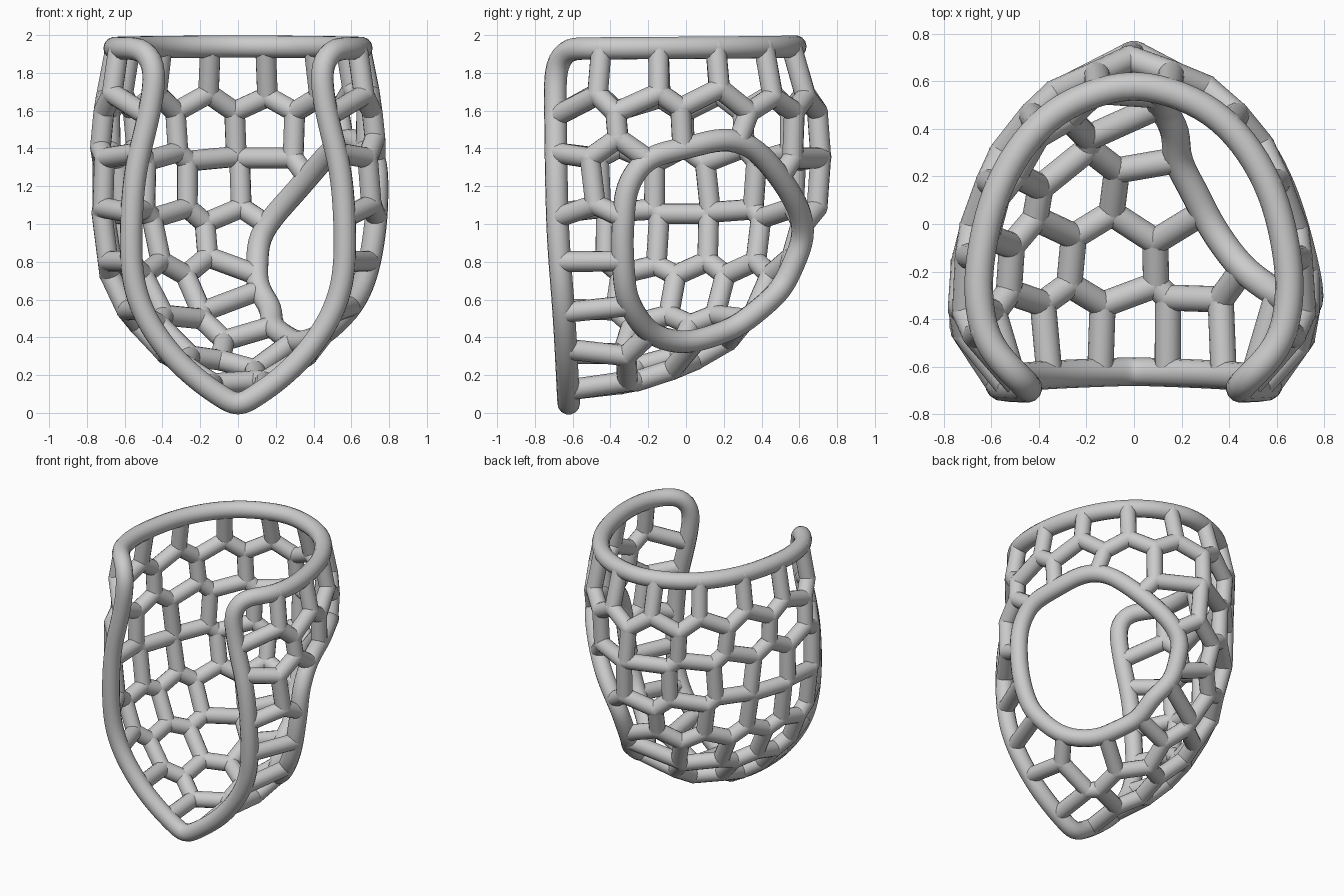
import bpy, bmesh, math
from mathutils import Vector
from mathutils.kdtree import KDTree
from mathutils.bvhtree import BVHTree

if "Cube" in bpy.data.objects:
    bpy.data.objects.remove(bpy.data.objects["Cube"])

RIM_R, STRUT_R = 0.06, 0.055


def interp(tab, x):
    """Smooth (Hermite) interpolation through (key, value) pairs."""
    n = len(tab)
    x = min(max(x, tab[0][0]), tab[-1][0])
    i = 0
    while i < n - 2 and x > tab[i + 1][0]:
        i += 1

    def slope(k):
        a, b = tab[max(k - 1, 0)], tab[min(k + 1, n - 1)]
        return (b[1] - a[1]) / (b[0] - a[0])
    (x0, y0), (x1, y1) = tab[i], tab[i + 1]
    h = x1 - x0
    t = (x - x0) / h
    return (y0 * (1 + 2 * t) * (1 - t) ** 2 + y1 * t * t * (3 - 2 * t)
            + h * slope(i) * t * (1 - t) ** 2 + h * slope(i + 1) * t * t * (t - 1))


# Shell shape: back keel (y, z), widest and front half-widths by height, plan outlines
KEEL = [(.6, 1.94), (.68, 1.7), (.715, 1.5), (.715, 1.3), (.69, 1.0), (.62, .8), (.5, .58),
        (.32, .43), (.15, .31), (0, .24), (-.3, .14), (-.62, .03)]
WIDE = [(.03, 0), (.15, .2), (.3, .38), (.5, .56), (.7, .67), (1, .73), (1.3, .735),
        (1.6, .72), (1.94, .655)]
FRONT = [(.03, 0), (.15, .18), (.3, .345), (.5, .485), (.7, .555), (1, .565), (1.3, .54),
         (1.5, .49), (1.7, .45), (1.94, .43)]
FRONT_Y = [(.03, -.62), (.5, -.645), (1, -.68), (1.94, -.695)]
PLAN_U = (0, .17, .33, .5, .68, .76, .87, 1)
LOW_X, LOW_Y = (0, .36, .65, .85, .975, 1, .95, .78), (0, .095, .235, .425, .63, .73, .87, 1)
TOP_X, TOP_Y = (0, .40, .67, .88, .985, 1, .96, .78), (0, .065, .175, .35, .56, .68, .85, 1)
HOLE = [(-.34, .9), (-.32, 1.2), (-.21, 1.36), (0, 1.4), (.2, 1.46), (.35, 1.42), (.5, 1.25),
        (.61, 1.07), (.63, .93), (.51, .65), (.27, .45), (0, .36), (-.2, .41), (-.32, .6)]

# Lattice cell centres: side walls (z: ys, mirrored), back (x, z) and floor (x, y)
WALL = {1.78: (.3, .015, -.285, -.57), 1.5: (.43, .15, -.18, -.5),
        1.22: (.47, .25, -.02, -.3, -.53), .9: (.25, -.03, -.29, -.52),
        .64: (.3, .08, -.2), .71: (-.5,)}
BACK = [(0, 1.78), (-.28, 1.78), (.28, 1.78), (-.14, 1.5), (.14, 1.5), (-.15, 1.21),
        (.13, 1.21), (-.03, .88), (-.3, .88), (-.15, .66), (-.03, .48)]
FLOOR = [(0, -.45), (-.26, -.45), (.26, -.45), (-.48, -.45), (.48, -.45), (-.1, -.16),
         (.25, -.16), (-.42, -.16), (-.25, .13), (.08, .13)]

keys = [0.0]
for a, b in zip(KEEL, KEEL[1:]):
    keys.append(keys[-1] + math.dist(a, b))
KEEL_Y = [(k, p[0]) for k, p in zip(keys, KEEL)]
KEEL_Z = [(k, p[1]) for k, p in zip(keys, KEEL)]
T_END = keys[-1]


def shell(u, t):
    """Point on the shell: u from -1 to 1 round the plan, t down the keel."""
    z, back = interp(KEEL_Z, t), interp(KEEL_Y, t)
    w, f, fy = interp(WIDE, z), interp(FRONT, z), interp(FRONT_Y, z)
    a = abs(u)
    k = min(max((z - 1.35) / .5, 0), 1)
    gx, gy = (interp(list(zip(PLAN_U, lo)), a) * (1 - k) + interp(list(zip(PLAN_U, hi)), a) * k
              for lo, hi in ((LOW_X, TOP_X), (LOW_Y, TOP_Y)))
    ramp = max(0, (a - .76) / .24) ** 2
    x = w * gx + (f - .78 * w) * ramp
    return Vector((math.copysign(x, u), back + (fy - back) * gy, z - .012 * k * a))


def smooth(pts, passes):
    n = len(pts)
    for _ in range(passes):
        pts = [(pts[i - 1] + pts[i] * 2 + pts[(i + 1) % n]) / 4 for i in range(n)]
    return pts


def resample(pts, step=.04):
    out = []
    for i, a in enumerate(pts):
        b = pts[(i + 1) % len(pts)]
        n = max(1, round((b - a).length / step))
        out += [a.lerp(b, k / n) for k in range(n)]
    return out


def tube(name, pts, radius):
    cu = bpy.data.curves.new(name, 'CURVE')
    cu.dimensions = '3D'
    cu.bevel_depth, cu.bevel_resolution = radius, 5
    sp = cu.splines.new('POLY')
    sp.points.add(len(pts) - 1)
    for q, p in zip(sp.points, pts):
        q.co = (*p, 1)
    sp.use_cyclic_u = True
    sp.use_smooth = True
    bpy.context.collection.objects.link(bpy.data.objects.new(name, cu))


# Dense sample grid of the shell
NU, NT = 121, 110
grid = [shell(j / 60 - 1, T_END * i / (NT - 1)) for i in range(NT) for j in range(NU)]
quads = [(i * NU + j, i * NU + j + 1, (i + 1) * NU + j + 1, (i + 1) * NU + j)
         for i in range(NT - 1) for j in range(NU - 1)]
bvh = BVHTree.FromPolygons(grid, quads)


def project(start, direction):
    return bvh.ray_cast(Vector(start), Vector(direction))[0]


# Outer rim: across the top, down one front edge, up the other
top = [shell(-.96 + 1.92 * k / 60, 0) for k in range(61)]
edge = [.09 + (T_END - .09) * k / 60 for k in range(61)]
rim = top + [shell(1, t) for t in edge] + [shell(-1, t) for t in reversed(edge[:-1])]
tube("outer_rim", smooth(resample(rim), 7), RIM_R)

# Rim of the side opening, projected on the shell
outline = smooth(resample([Vector((0, y, z)) for y, z in HOLE]), 4)
hits = [project((2, p.y, p.z), (-1, 0, 0)) for p in outline]
tube("side_opening_rim", smooth([h for h in hits if h is not None], 3), RIM_R)


def in_hole(p):
    if p.x <= 0:
        return False
    inside = False
    for i, b in enumerate(outline):
        a = outline[i - 1]
        if (a.z > p.z) != (b.z > p.z) and p.y < a.y + (b.y - a.y) * (p.z - a.z) / (b.z - a.z):
            inside = not inside
    return inside


# Cell centres on the shell
found = [project((x, 3, z), (0, -1, 0)) for x, z in BACK]
found += [project((x, y, -1), (0, 0, 1)) for x, y in FLOOR]
found += [project((s * 2, y, z), (-s, 0, 0)) for z, ys in WALL.items() for y in ys
          for s in (-1, 1)]
seeds = []
for p in found:
    if p is not None and not in_hole(p) and all((p - s).length > .17 for s in seeds):
        seeds.append(p)

# Even out the cells, then label every sample with its cell
hole = [in_hole(p) for p in grid]
weight = []
for i in range(NT):
    for j in range(NU):
        du = grid[i * NU + min(j + 1, NU - 1)] - grid[i * NU + max(j - 1, 0)]
        dt = grid[min(i + 1, NT - 1) * NU + j] - grid[max(i - 1, 0) * NU + j]
        weight.append(du.cross(dt).length)


def label_samples():
    kd = KDTree(len(seeds))
    for i, s in enumerate(seeds):
        kd.insert(s, i)
    kd.balance()
    return [-1 if h else kd.find(p)[1] for p, h in zip(grid, hole)]


for _ in range(2):
    total = [Vector() for _ in seeds]
    mass = [0.0] * len(seeds)
    for p, w, l in zip(grid, weight, label_samples()):
        if l >= 0:
            total[l] += p * w
            mass[l] += w
    for i, m in enumerate(mass):
        if m > 0:
            seeds[i] = bvh.find_nearest(total[i] / m)[0]
label = label_samples()

# Lattice nodes where three cells, or two cells and a rim, meet
nodes = {}
for a, b, c, d in quads:
    for tri in ((a, b, c), (a, c, d)):
        key = frozenset(label[v] for v in tri)
        if len(key) == 3:
            nodes.setdefault(key, (grid[tri[0]] + grid[tri[1]] + grid[tri[2]]) / 3)
border = [(j, j + 1) for j in range(NU - 1)]
border += [(i * NU + e, (i + 1) * NU + e) for i in range(NT - 1) for e in (0, NU - 1)]
for a, b in border:
    if label[a] != label[b] and min(label[a], label[b]) >= 0:
        nodes.setdefault(frozenset((label[a], label[b], -2)), (grid[a] + grid[b]) / 2)
walls = {}
for key, p in nodes.items():
    cells = sorted(k for k in key if k >= 0)
    for i, a in enumerate(cells):
        for b in cells[i + 1:]:
            walls.setdefault((a, b), []).append(p)

# Lattice struts with rounded joints
bm = bmesh.new()
for pts in walls.values():
    for a, b in zip(pts, pts[1:]):
        d = b - a
        if d.length < .005:
            continue
        m = d.to_track_quat('Z', 'Y').to_matrix().to_4x4()
        m.translation = (a + b) / 2
        bmesh.ops.create_cone(bm, cap_ends=False, segments=16, radius1=STRUT_R,
                              radius2=STRUT_R, depth=d.length, matrix=m)
for p in nodes.values():
    ball = bmesh.ops.create_icosphere(bm, subdivisions=2, radius=STRUT_R * 1.04)
    bmesh.ops.translate(bm, verts=ball["verts"], vec=p)
for f in bm.faces:
    f.smooth = True
me = bpy.data.meshes.new("lattice_struts")
bm.to_mesh(me)
bm.free()
bpy.context.collection.objects.link(bpy.data.objects.new("lattice_struts", me))
